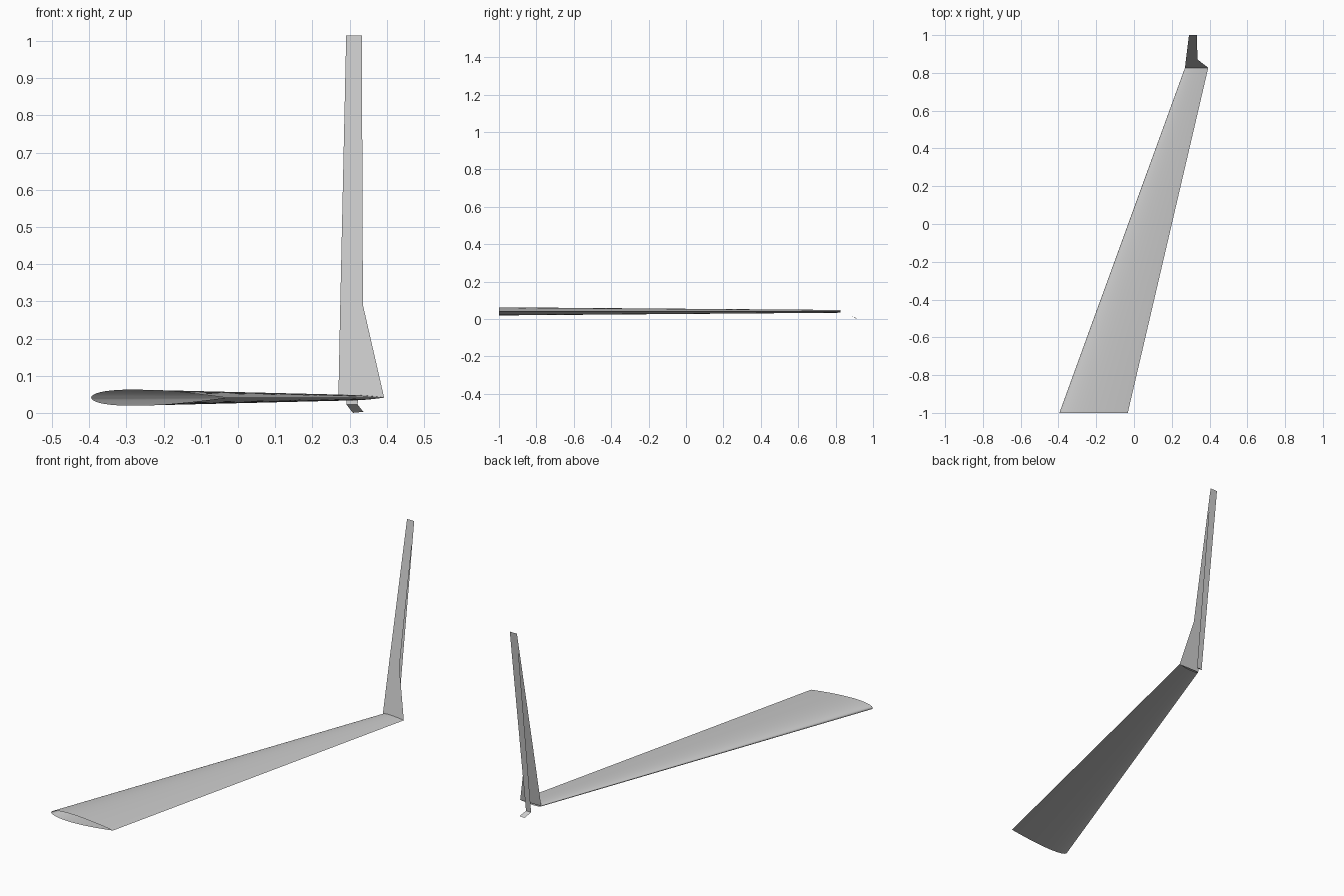
import bpy
import math

cube = bpy.data.objects.get("Cube")
if cube:
    bpy.data.objects.remove(cube, do_unlink=True)

# One plain grey for every part
grey = bpy.data.materials.new("light grey")
grey.use_nodes = True
grey.diffuse_color = (0.6, 0.6, 0.6, 1)
grey.node_tree.nodes["Principled BSDF"].inputs["Base Color"].default_value = (0.6, 0.6, 0.6, 1)


def add_part(name, verts, faces):
    mesh = bpy.data.meshes.new(name)
    mesh.from_pydata(verts, [], faces)
    mesh.materials.append(grey)
    obj = bpy.data.objects.new(name, mesh)
    bpy.context.collection.objects.link(obj)
    return obj


def half_thickness(t):
    """Symmetric aerofoil, half thickness as a share of the chord."""
    return 0.6 * (0.2969 * math.sqrt(t) - 0.126 * t - 0.3516 * t**2
                  + 0.2843 * t**3 - 0.1036 * t**4)


def section(lead, trail, y, z, steps=24):
    """Closed aerofoil loop: over the top to the nose, back underneath."""
    loop = []
    for i in range(2 * steps):
        a = math.pi * i / steps
        t = (1 + math.cos(a)) / 2
        side = 1 if i < steps else -1
        chord = trail - lead
        loop.append((lead + t * chord, y, z + side * chord * half_thickness(t)))
    return loop


# Tapered, swept wing skin, open at the root
root = section(-0.395, -0.033, -1.0, 0.041)
tip = section(0.27, 0.393, 0.827, 0.041)
n = len(root)
skin = [(i, (i + 1) % n, n + (i + 1) % n, n + i) for i in range(n)]
wing = add_part("wing", root + tip, skin)
bpy.ops.object.select_all(action="DESELECT")
wing.select_set(True)
bpy.context.view_layer.objects.active = wing
bpy.ops.object.shade_smooth_by_angle(angle=math.radians(40))

# Upright fin plate: wide foot, kinked trailing edge, narrow top
FOOT_Y, FOOT_Z, TOP_Y, TOP_Z = 0.827, 0.041, 1.0, 1.015


def on_fin(x, z):
    f = (z - FOOT_Z) / (TOP_Z - FOOT_Z)
    return (x, FOOT_Y + f * (TOP_Y - FOOT_Y), z)


add_part("fin_front_plate",
         [on_fin(0.27, FOOT_Z), on_fin(0.393, FOOT_Z), on_fin(0.336, 0.29),
          on_fin(0.333, TOP_Z), on_fin(0.291, TOP_Z), on_fin(0.275, 0.29)],
         [(0, 1, 2, 5), (5, 2, 3, 4)])

# Narrow plate behind it, ending in a small bent toe
add_part("fin_rear_plate",
         [(0.291, TOP_Y, TOP_Z), (0.333, TOP_Y, TOP_Z),
          (0.322, 0.88, 0.022), (0.292, 0.88, 0.022),
          (0.337, 0.912, 0.003), (0.309, 0.912, 0.0)],
         [(0, 1, 2, 3), (3, 2, 4, 5)])
